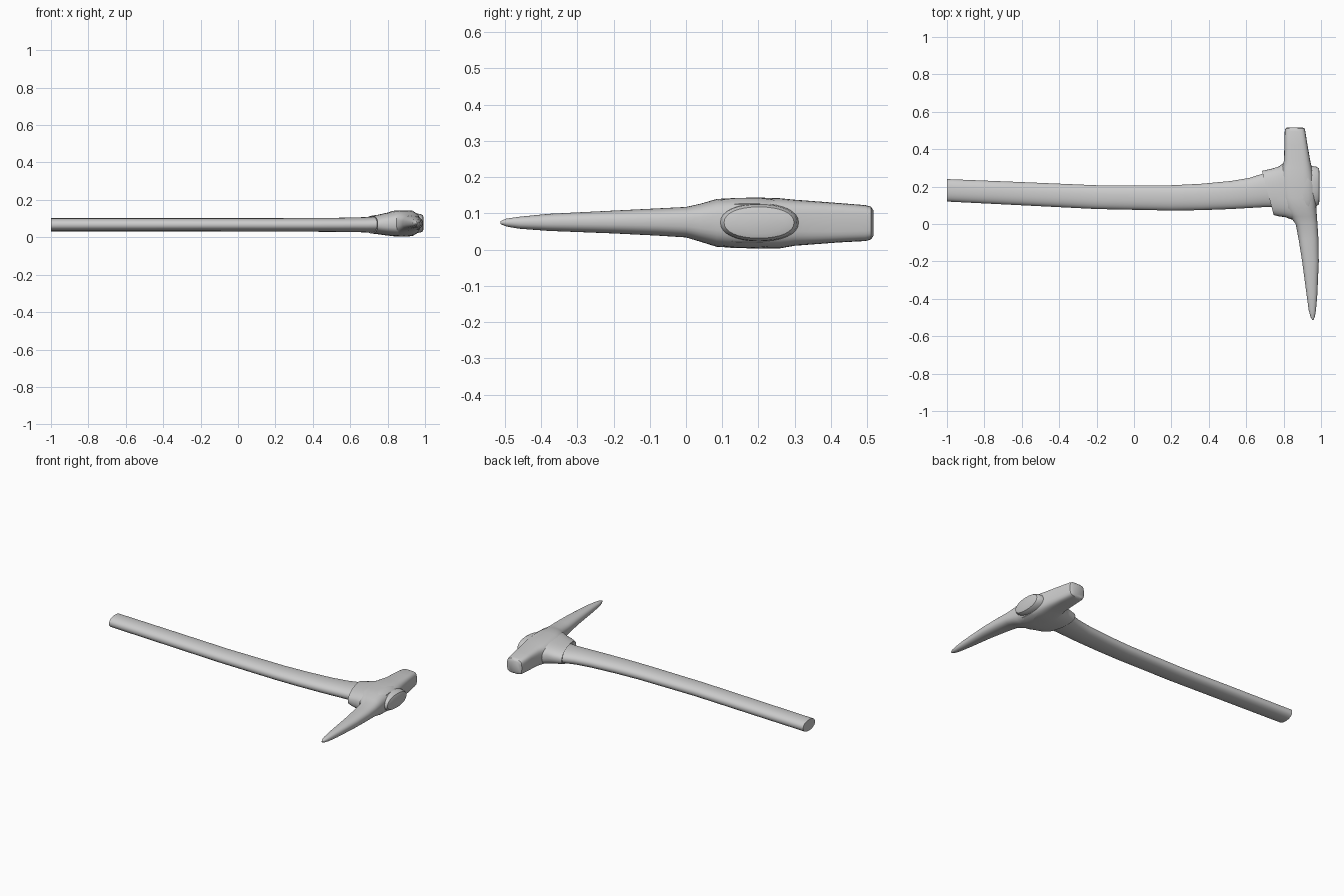
import bpy, bmesh
from math import cos, sin, tau, copysign
from mathutils import Vector


def superpower(v, n):
    return copysign(abs(v) ** (2 / n), v)


def loft(name, rings, sides=32):
    """Skin rings given as (xy start, xy end, z low, z high, squareness)."""
    bm = bmesh.new()
    loops = []
    for a, b, lo, hi, n in rings:
        a, b = Vector((*a, 0)), Vector((*b, 0))
        mid, half = (a + b) / 2, (b - a) / 2
        loop = []
        for i in range(sides):
            t = tau * i / sides
            p = mid + half * superpower(cos(t), n)
            p.z = (lo + hi) / 2 + (hi - lo) / 2 * superpower(sin(t), n)
            loop.append(bm.verts.new(p))
        loops.append(loop)
    for u, v in zip(loops, loops[1:]):
        for i in range(sides):
            j = (i + 1) % sides
            bm.faces.new((u[i], u[j], v[j], v[i]))
    bm.faces.new(loops[0])
    bm.faces.new(loops[-1])
    bmesh.ops.recalc_face_normals(bm, faces=bm.faces)
    mesh = bpy.data.meshes.new(name)
    bm.to_mesh(mesh)
    bm.free()
    obj = bpy.data.objects.new(name, mesh)
    bpy.context.collection.objects.link(obj)
    bpy.ops.object.select_all(action='DESELECT')
    obj.select_set(True)
    bpy.context.view_layer.objects.active = obj
    bpy.ops.object.shade_smooth_by_angle(angle=0.7)
    return obj


# Curved oval handle, ending flat at the grip and rounded past the head
handle = [(-1, .12, .24, .032, .102), (-.6, .10, .224, .032, .102),
          (-.2, .08, .207, .032, .102), (.2, .072, .207, .031, .102),
          (.36, .074, .215, .030, .103), (.52, .08, .23, .029, .104),
          (.62, .086, .247, .028, .106), (.69, .09, .27, .026, .108),
          (.80, .09, .30, .024, .118), (.94, .092, .312, .022, .128),
          (.975, .095, .306, .025, .125), (.988, .105, .298, .032, .118),
          (.993, .13, .275, .045, .105)]
loft("handle", [((x, y0), (x, y1), lo, hi, 2.2) for x, y0, y1, lo, hi in handle])

# Head: pointed pick in front, eye in the middle, squared hammer behind
head = [(-.512, .952, .960, .071, .079, 2), (-.495, .943, .967, .064, .086, 2),
        (-.46, .934, .973, .058, .091, 2.2), (-.38, .923, .980, .052, .099, 2.3),
        (-.2, .899, .988, .045, .108, 2.4), (-.08, .880, .986, .039, .114, 2.5),
        (0, .864, .981, .034, .118, 2.6), (.04, .835, .978, .022, .127, 2.7),
        (.085, .80, .975, .008, .140, 2.8), (.14, .785, .972, .005, .143, 3),
        (.20, .78, .968, .003, .144, 3), (.26, .783, .960, .004, .142, 3.2),
        (.30, .79, .951, .011, .138, 3.4), (.34, .802, .942, .014, .135, 3.6),
        (.42, .804, .928, .020, .129, 4), (.495, .806, .916, .024, .123, 4),
        (.51, .809, .913, .028, .119, 4), (.517, .82, .90, .038, .109, 4)]
loft("pick_head", [((x0, y), (x1, y), lo, hi, n) for y, x0, x1, lo, hi, n in head])

# Slanted collar that grips the handle and flares into the head
loft("collar", [
    ((.752, .062), (.690, .270), .026, .110, 2.3),
    ((.747, .048), (.684, .284), .020, .115, 2.3),
    ((.768, .042), (.735, .295), .016, .121, 2.5),
    ((.810, .036), (.775, .308), .010, .130, 2.7),
    ((.840, .025), (.805, .330), .007, .137, 2.8),
    ((.880, .020), (.880, .325), .004, .143, 2.7),
    ((.935, .030), (.930, .310), .006, .143, 2.5),
    ((.960, .060), (.950, .290), .020, .128, 2.3)])
